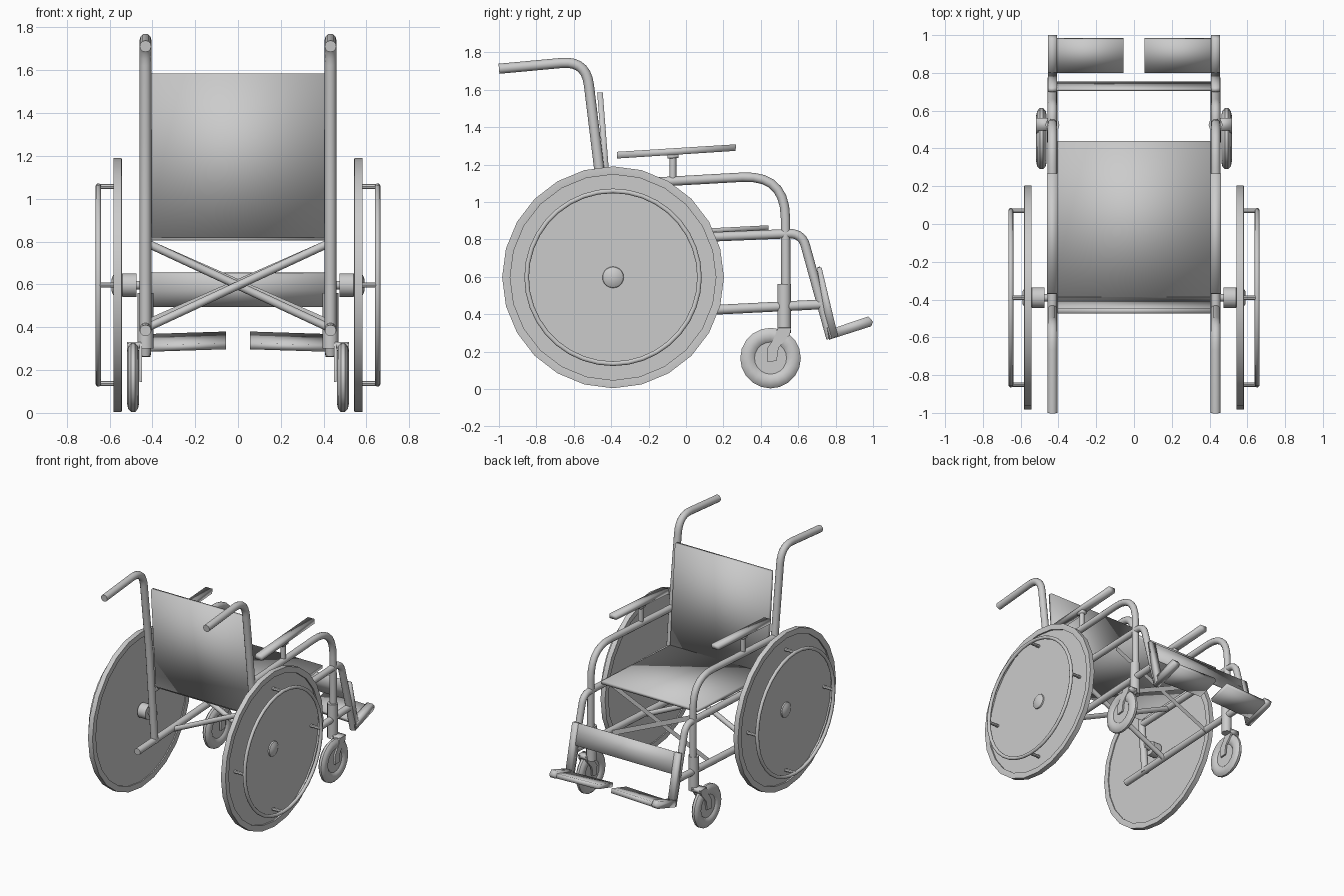
import bpy, bmesh, math
from mathutils import Vector, Matrix

if "Cube" in bpy.data.objects:
    bpy.data.objects.remove(bpy.data.objects["Cube"])

GREY = bpy.data.materials.new("grey")
GREY.diffuse_color = (0.6, 0.6, 0.6, 1)
GREY.use_nodes = True
GREY.node_tree.nodes["Principled BSDF"].inputs["Base Color"].default_value = GREY.diffuse_color


def finish(name, bm, angle=40):
    bmesh.ops.recalc_face_normals(bm, faces=bm.faces)
    me = bpy.data.meshes.new(name)
    bm.to_mesh(me)
    bm.free()
    me.materials.append(GREY)
    ob = bpy.data.objects.new(name, me)
    bpy.context.collection.objects.link(ob)
    bpy.ops.object.select_all(action='DESELECT')
    ob.select_set(True)
    bpy.context.view_layer.objects.active = ob
    if angle >= 180:
        bpy.ops.object.shade_smooth()
    else:
        bpy.ops.object.shade_smooth_by_angle(angle=math.radians(angle))
    return ob


def rounded(pts, rad, n=7):
    """Path with each inner corner replaced by a smooth bend."""
    pts = [Vector(p) for p in pts]
    out = [pts[0]]
    for a, b, c in zip(pts, pts[1:], pts[2:]):
        p, q = b + (a - b).normalized() * rad, b + (c - b).normalized() * rad
        for i in range(n + 1):
            t = i / n
            out.append(p * (1 - t) ** 2 + b * 2 * t * (1 - t) + q * t * t)
    return out + [pts[-1]]


def tube(name, pts, r, bend=0.0, sides=12):
    path = rounded(pts, bend) if bend else [Vector(p) for p in pts]
    bm = bmesh.new()
    rings = []
    for i, p in enumerate(path):
        d = (path[min(i + 1, len(path) - 1)] - path[max(i - 1, 0)]).normalized()
        u = Vector((1, 0, 0)) if abs(d.x) < 0.8 else Vector((0, 1, 0))
        u = (u - d * u.dot(d)).normalized()
        v = d.cross(u)
        rings.append([bm.verts.new(p + r * (u * math.cos(k * math.tau / sides) + v * math.sin(k * math.tau / sides)))
                      for k in range(sides)])
    for a, b in zip(rings, rings[1:]):
        for k in range(sides):
            j = (k + 1) % sides
            bm.faces.new((a[k], a[j], b[j], b[k]))
    bm.faces.new(rings[0])
    bm.faces.new(rings[-1])
    return finish(name, bm)


def prism(name, yz, x0, x1, lift=0.0, angle=180):
    """Side profile (y, z) extruded from x0 to x1, the x1 end raised by lift."""
    bm = bmesh.new()
    a = [bm.verts.new((x0, y, z)) for y, z in yz]
    b = [bm.verts.new((x1, y, z + lift)) for y, z in yz]
    bm.faces.new(a)
    bm.faces.new(b)
    for i in range(len(yz)):
        j = (i + 1) % len(yz)
        bm.faces.new((a[i], a[j], b[j], b[i]))
    return finish(name, bm, angle)


def lathe(name, prof, cx, cy, cz, s, seg, closed=False):
    """(x offset, radius) profile spun round an axle along x."""
    bm = bmesh.new()
    vs = [bm.verts.new((x, 0, r)) for x, r in prof]
    es = [bm.edges.new(e) for e in zip(vs, vs[1:])]
    if closed:
        es.append(bm.edges.new((vs[-1], vs[0])))
    bmesh.ops.spin(bm, geom=vs + es, axis=(1, 0, 0), cent=(0, 0, 0), angle=math.tau, steps=seg)
    bmesh.ops.remove_doubles(bm, verts=bm.verts, dist=1e-5)
    bm.transform(Matrix.Translation((s * cx, cy, cz)) @ Matrix.Diagonal((s, 1, 1, 1)))
    return finish(name, bm)


def ring(name, R, rx, rr, cx, cy, cz, s, seg, n=10):
    prof = [(rx * math.cos(k * math.tau / n), R + rr * math.sin(k * math.tau / n)) for k in range(n)]
    return lathe(name, prof, cx, cy, cz, s, seg, True)


# Seat and backrest panels
prism("seat", [(-0.40, 0.805), (0.44, 0.85), (0.44, 0.875), (-0.40, 0.832)], -0.405, 0.405)
prism("backrest", [(-0.415, 0.82), (-0.385, 0.82), (-0.445, 1.585), (-0.475, 1.585)], -0.405, 0.405)
# Calf strap between the footrest hangers
prism("calf_strap", [(0.705, 0.65), (0.715, 0.655), (0.735, 0.58), (0.755, 0.50), (0.742, 0.495), (0.722, 0.57)],
      -0.41, 0.41)

WY, WZ = -0.39, 0.597
for s, side in ((1, "right"), (-1, "left")):
    X = 0.432 * s
    # Frame tubes
    tube(side + "_back_tube", [(X, -1, 1.712), (X, -0.535, 1.755), (X, -0.455, 1.10), (X, -0.39, 0.38)],
         0.027, 0.13)
    tube(side + "_arm_rail", [(X, -0.45, 1.09), (X, 0.53, 1.145), (X, 0.535, 0.42)], 0.025, 0.23)
    tube(side + "_lower_rail", [(X, -0.6, 0.385), (X, 0.72, 0.452)], 0.026)
    tube(side + "_seat_rail", [(X, -0.42, 0.79), (X, 0.62, 0.833), (X, 0.775, 0.27)], 0.025, 0.07)
    # Armrest
    prism(side + "_arm_pad", [(-0.37, 1.232), (0.265, 1.273), (0.268, 1.308), (-0.368, 1.268)], X - 0.028, X + 0.028)
    tube(side + "_arm_post", [(X, -0.07, 1.11), (X, -0.07, 1.25)], 0.018)
    prism(side + "_arm_bracket", [(-0.10, 1.232), (-0.04, 1.235), (-0.04, 1.255), (-0.10, 1.252)], X - 0.022, X + 0.022)
    # Footrest
    prism(side + "_footrest_bracket", [(0.70, 0.65), (0.725, 0.65), (0.812, 0.285), (0.765, 0.262)],
          X - 0.024, X + 0.024)
    prism(side + "_footplate_bar", [(0.77, 0.265), (0.99, 0.335), (1.0, 0.36), (0.975, 0.388), (0.76, 0.315)],
          X - 0.024, X + 0.024)
    prism(side + "_footplate", [(0.81, 0.285), (0.985, 0.335), (0.975, 0.368), (0.80, 0.315)], X, 0.055 * s, 0.012)
    # Big wheel: flat-treaded tyre, disc cover, hub and hand rim
    lathe(side + "_tyre", [(-0.018, 0.55), (-0.02, 0.57), (-0.019, 0.593), (0.019, 0.593), (0.02, 0.57), (0.018, 0.55)],
          0.562, WY, WZ, s, 24, True)
    lathe(side + "_wheel_disc", [(-0.008, 0), (-0.008, 0.56), (0.008, 0.56), (0.008, 0)], 0.56, WY, WZ, s, 24)
    lathe(side + "_hub_cap", [(0, 0.058), (0.012, 0.055), (0.024, 0.035), (0.028, 0)], 0.565, WY, WZ, s, 20)
    lathe(side + "_axle_hub", [(0.42, 0), (0.42, 0.02), (0.473, 0.02), (0.473, 0.055), (0.54, 0.055), (0.56, 0.03), (0.56, 0)],
          0, WY, WZ, s, 20)
    ring(side + "_hand_rim", 0.462, 0.013, 0.013, 0.652, WY, WZ, s, 36)
    for k in range(4):
        a = k * math.pi / 2
        y, z = WY + 0.46 * math.cos(a), WZ + 0.46 * math.sin(a)
        tube(side + "_rim_standoff", [(0.56 * s, y, z), (0.65 * s, y, z)], 0.012, sides=8)
    # Caster: housing, tyre, hub and fork
    CX, CY, CZ = 0.49, 0.452, 0.165
    tube(side + "_caster_housing", [(X, 0.525, 0.30), (X, 0.525, 0.56)], 0.037)
    ring(side + "_caster_tyre", 0.122, 0.028, 0.042, CX, CY, CZ, s, 20)
    lathe(side + "_caster_hub", [(-0.012, 0), (-0.012, 0.09), (0.012, 0.09), (0.012, 0)], CX, CY, CZ, s, 16)
    prism(side + "_fork_crown", [(0.495, 0.30), (0.56, 0.30), (0.56, 0.33), (0.495, 0.33)], X, 0.518 * s)
    fork = [(0.49, 0.325), (0.562, 0.325), (0.555, 0.29), (0.495, 0.22), (0.485, 0.15), (0.435, 0.145),
            (0.432, 0.215), (0.47, 0.27)]
    for x in (0.448, 0.506):
        prism(side + "_fork_arm", fork, x * s, (x + 0.013) * s, angle=40)
    # Folding cross braces: rear tubes and thin front straps
    tube(side + "_cross_brace", [(-0.42 * s, -0.15 + 0.02 * s, 0.79), (0.42 * s, -0.15 + 0.02 * s, 0.40)], 0.019)
    y = 0.305 + 0.004 * s
    bm = bmesh.new()
    bm.faces.new([bm.verts.new(p) for p in ((-0.42 * s, y, 0.77), (-0.42 * s, y, 0.81),
                                            (0.42 * s, y, 0.44), (0.42 * s, y, 0.40))])
    finish(side + "_front_brace", bm)
